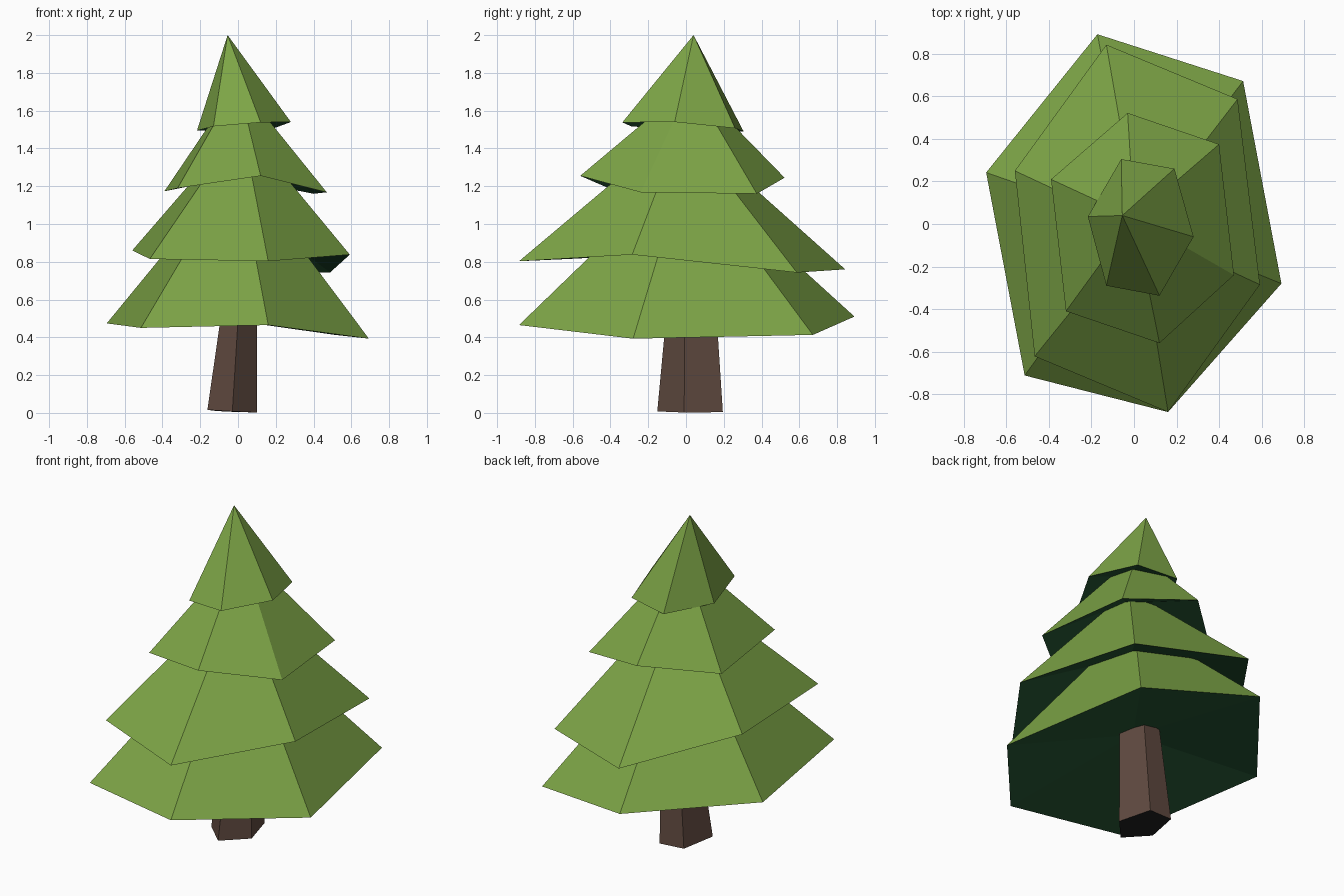
import bpy
from mathutils import Vector

if "Cube" in bpy.data.objects:
    bpy.data.objects.remove(bpy.data.objects["Cube"])


def material(name, rgb):
    m = bpy.data.materials.new(name)
    m.diffuse_color = (*rgb, 1.0)
    m.use_nodes = True
    m.node_tree.nodes["Principled BSDF"].inputs["Base Color"].default_value = m.diffuse_color
    return m


leaf = material("leaf_green", (0.205, 0.375, 0.062))
shade = material("underside_dark_green", (0.020, 0.098, 0.036))
bark = material("bark_brown", (0.120, 0.070, 0.052))
base = material("trunk_base_black", (0.014, 0.014, 0.015))


def loft(name, bottom, top, side_mat, under_mat, hub_z):
    """Flat-faced solid between two rings; the underside rises to a hub.
    A one-point top makes a cone."""
    n = len(bottom)
    hub = sum((Vector(p) for p in bottom), Vector()) / n
    hub.z = hub_z
    verts = [Vector(p) for p in bottom] + [hub] + [Vector(p) for p in top]
    faces, slots = [], []
    for i in range(n):
        j = (i + 1) % n
        if len(top) == 1:
            faces.append((i, j, n + 1))
        else:
            faces.append((i, j, n + 1 + j, n + 1 + i))
        slots.append(0)
        faces.append((j, i, n))          # underside fan
        slots.append(1)
    if len(top) > 1:
        faces.append(tuple(range(n + 1, 2 * n + 1)))
        slots.append(0)
    mesh = bpy.data.meshes.new(name)
    mesh.from_pydata(verts, [], faces)
    mesh.materials.append(side_mat)
    mesh.materials.append(under_mat)
    for poly, s in zip(mesh.polygons, slots):
        poly.material_index = s
    ob = bpy.data.objects.new(name, mesh)
    bpy.context.collection.objects.link(ob)


# Branch tiers: rim corners (anticlockwise), the point the edges aim at,
# how far towards it the tier is cut off, and height of the hollow underside
tiers = {
    "bottom_branches": ([(0.693, -0.28, 0.393), (0.513, 0.672, 0.413), (-0.172, 0.892, 0.51),
                         (-0.695, 0.242, 0.474), (-0.514, -0.712, 0.45), (0.16, -0.884, 0.465)],
                        (0.0, 0.0, 1.32), 0.80, 0.60),
    "lower_branches": ([(0.592, -0.285, 0.838), (0.487, 0.587, 0.743), (-0.13, 0.843, 0.76),
                        (-0.56, 0.25, 0.86), (-0.467, -0.622, 0.815), (0.16, -0.884, 0.803)],
                       (0.02, -0.02, 1.53), 0.88, 1.10),
    "upper_branches": ([(0.47, -0.24, 1.168), (0.40, 0.375, 1.16), (-0.03, 0.522, 1.245),
                        (-0.39, 0.21, 1.173), (-0.32, -0.41, 1.19), (0.12, -0.56, 1.255)],
                       (0.0, 0.03, 1.75), 0.80, 1.44),
    "treetop": ([(0.28, -0.06, 1.54), (0.19, 0.26, 1.507), (-0.06, 0.305, 1.49),
                 (-0.217, 0.035, 1.495), (-0.13, -0.29, 1.517), (0.12, -0.337, 1.538)],
                (-0.055, 0.04, 2.0), 1.0, 1.61),
}
for name, (rim, aim, cut, hub_z) in tiers.items():
    aim = Vector(aim)
    top = [aim] if cut == 1.0 else [Vector(p).lerp(aim, cut) for p in rim]
    loft(name, rim, top, leaf, shade, hub_z)

# Five-sided tapered trunk
loft("trunk",
     [(0.10, -0.01, 0.002), (0.044, 0.195, 0.004), (-0.115, 0.185, 0.01),
      (-0.162, -0.03, 0.016), (-0.03, -0.152, 0.008)],
     [(0.10, -0.005, 0.62), (0.06, 0.155, 0.62), (-0.055, 0.15, 0.62),
      (-0.075, -0.005, 0.62), (0.008, -0.095, 0.62)],
     bark, base, 0.006)
